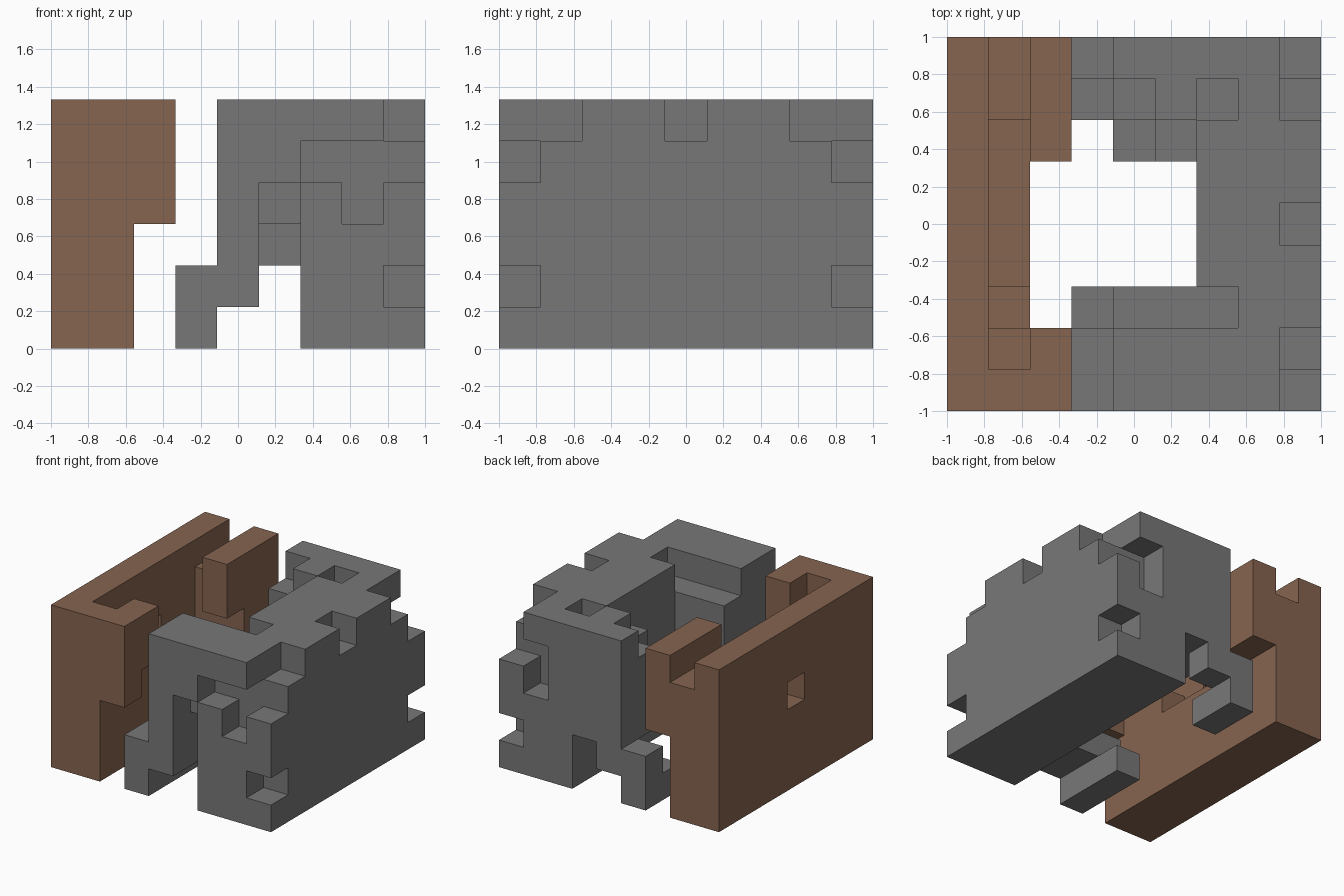
import bpy, bmesh
from mathutils import Vector

U = 2 / 9  # edge length of one block

old = bpy.data.objects.get("Cube")
if old:
    bpy.data.objects.remove(old, do_unlink=True)


def material(name, rgb):
    m = bpy.data.materials.new(name)
    m.use_nodes = True
    m.diffuse_color = (*rgb, 1)
    bsdf = next(n for n in m.node_tree.nodes if n.type == 'BSDF_PRINCIPLED')
    bsdf.inputs["Base Color"].default_value = (*rgb, 1)
    bsdf.inputs["Roughness"].default_value = 0.9
    return m


def cells(x, y, z):
    """All blocks in inclusive index ranges along each axis."""
    def span(r):
        return range(r[0], r[1] + 1) if isinstance(r, tuple) else (r,)
    return {(i, j, k) for i in span(x) for j in span(y) for k in span(z)}


def build(name, blocks, mat):
    """Skin the blocks with only their exposed faces."""
    bm = bmesh.new()
    for c in sorted(blocks):
        for axis in range(3):
            for side in (0, 1):
                n = list(c)
                n[axis] += 2 * side - 1
                if tuple(n) in blocks:
                    continue
                a, b = (axis + 1) % 3, (axis + 2) % 3
                ring = []
                for da, db in ((0, 0), (1, 0), (1, 1), (0, 1)):
                    p = list(c)
                    p[axis] += side
                    p[a] += da
                    p[b] += db
                    ring.append(bm.verts.new(Vector(p) * U - Vector((1, 1, 0))))
                bm.faces.new(ring if side else ring[::-1])
    bmesh.ops.remove_doubles(bm, verts=bm.verts, dist=U / 100)
    mesh = bpy.data.meshes.new(name)
    bm.to_mesh(mesh)
    bm.free()
    mesh.materials.append(mat)
    obj = bpy.data.objects.new(name, mesh)
    bpy.context.collection.objects.link(obj)


full = (0, 8)
tall = (0, 5)

# Timber wall: outer skin, inner ledge and hooked ends
timber = cells(0, full, tall) | cells(1, full, (0, 2))
timber |= cells(1, 0, tall) | cells(1, 1, (3, 4)) | cells(1, 2, 3)
timber |= cells(1, (7, 8), (3, 4))
timber |= cells(2, 0, (3, 5)) | cells(2, 1, (4, 5))
timber |= cells(2, 6, (4, 5)) | cells(2, (7, 8), (3, 5))
timber -= cells(0, 4, 3)  # small window

# Stone mass on the left side
stone = cells((6, 8), full, tall)

# Front arm with stepped foot
stone |= cells(4, (0, 1), (1, 5)) | cells(5, (0, 1), (2, 5))
stone |= cells((4, 5), 2, (2, 4))
stone |= cells(3, (0, 1), (0, 1)) | cells(3, 2, 0)

# Back arm with stepped foot
stone |= cells(4, 8, (1, 5)) | cells(4, 7, (2, 4)) | cells(5, (7, 8), (2, 5))
stone |= cells(5, 6, (2, 4)) | cells(4, 6, (2, 3))
stone |= cells(3, 8, (0, 1)) | cells(3, 7, 0)

# Broken notches, front
stone -= cells((6, 8), 0, 4) | cells(7, 0, 3) | cells(8, 0, 1)
stone -= cells(5, 0, 3) | cells(5, (0, 1), 2) | cells(6, 2, 5)
# Broken notches, back
stone -= cells((7, 8), 8, 4) | cells(7, 8, 3) | cells(8, 8, 1) | cells(6, 7, 5)
# Battlement gaps along the outer top edge
for gap in ((0, 1), 4, (7, 8)):
    stone -= cells(8, gap, 5)

build("timber_wall", timber, material("brown_timber", (0.24, 0.128, 0.079)))
build("stone_ruin", stone, material("grey_stone", (0.187, 0.187, 0.187)))
